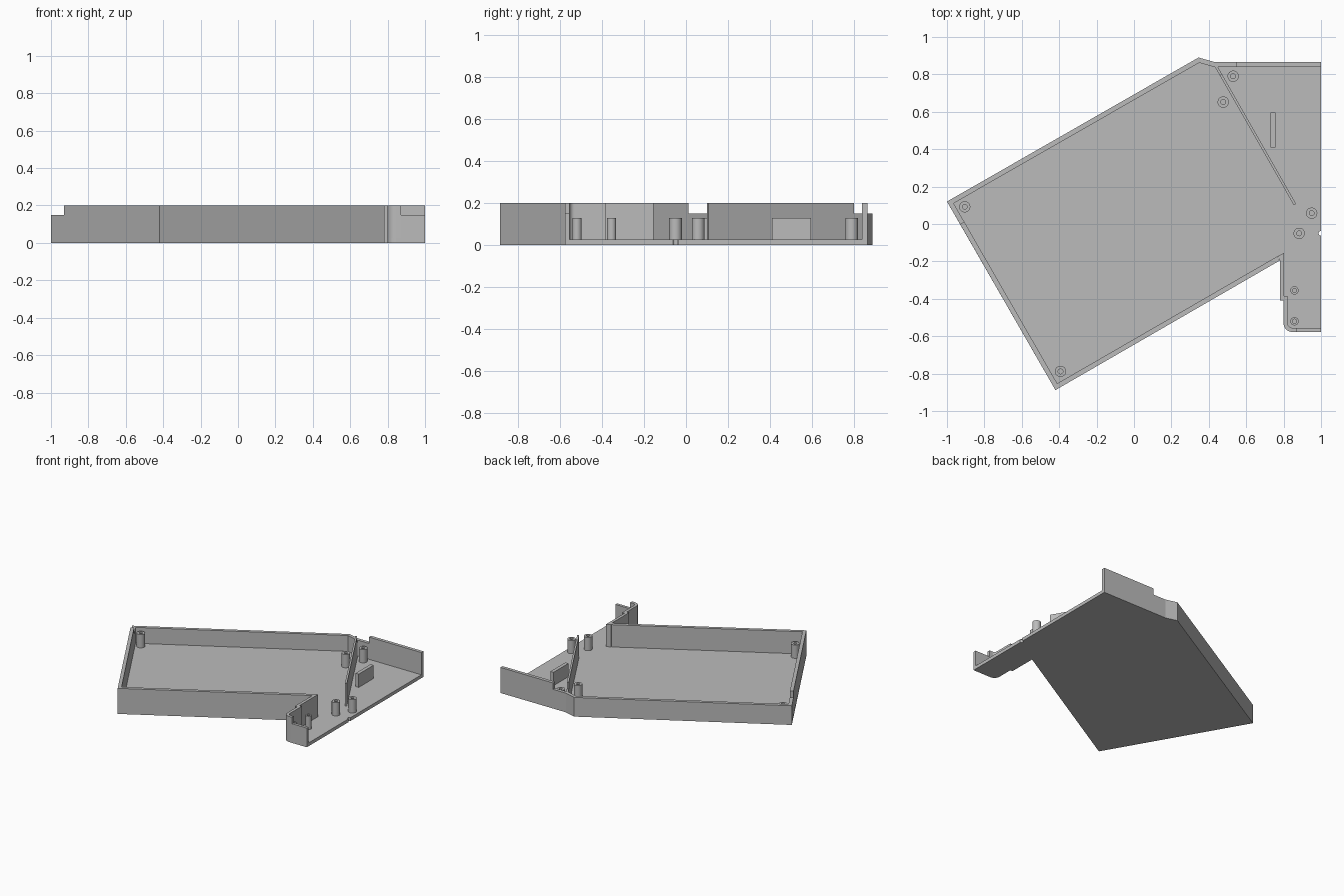
import bpy, bmesh
from math import sin, cos, pi
from mathutils import Vector

cube = bpy.data.objects.get("Cube")
if cube:
    bpy.data.objects.remove(cube, do_unlink=True)

grey = bpy.data.materials.new("plain grey")
grey.use_nodes = True
colour = (0.5, 0.5, 0.5, 1)
grey.diffuse_color = colour
grey.node_tree.nodes["Principled BSDF"].inputs["Base Color"].default_value = colour

FLOOR, HIGH, LOW, POST = 0.026, 0.2, 0.15, 0.13
THICK = 0.026


def finish(name, bm, smooth=False):
    bmesh.ops.recalc_face_normals(bm, faces=bm.faces)
    mesh = bpy.data.meshes.new(name)
    bm.to_mesh(mesh)
    bm.free()
    mesh.materials.append(grey)
    obj = bpy.data.objects.new(name, mesh)
    bpy.context.collection.objects.link(obj)
    if smooth:
        bpy.ops.object.select_all(action='DESELECT')
        obj.select_set(True)
        bpy.context.view_layer.objects.active = obj
        bpy.ops.object.shade_smooth_by_angle()
    return obj


def prism(name, outline, bottom, top, smooth=False):
    bm = bmesh.new()
    face = bm.faces.new([bm.verts.new((x, y, bottom)) for x, y in outline])
    up = bmesh.ops.extrude_face_region(bm, geom=[face])["geom"]
    bmesh.ops.translate(bm, vec=(0, 0, top - bottom),
                        verts=[g for g in up if isinstance(g, bmesh.types.BMVert)])
    return finish(name, bm, smooth)


def wall(name, path, top, thick=THICK, smooth=False):
    """Wall whose outer face follows the path; thickness grows to the right, mitred."""
    pts = [Vector(p) for p in path]
    dirs = [(b - a).normalized() for a, b in zip(pts, pts[1:])]
    inner = []
    for i, p in enumerate(pts):
        a, b = dirs[max(i - 1, 0)], dirs[min(i, len(dirs) - 1)]
        na, nb = Vector((a.y, -a.x)), Vector((b.y, -b.x))
        inner.append(p + (na + nb) * thick / (1 + na.dot(nb)))
    return prism(name, pts + inner[::-1], FLOOR, top, smooth)


def post(name, x, y, r, hole):
    """Hollow screw post."""
    bm = bmesh.new()
    profile = [(hole, FLOOR), (hole, POST), (r, POST), (r, FLOOR)]
    verts = [bm.verts.new((x + px, y, z)) for px, z in profile]
    edges = [bm.edges.new(pair) for pair in zip(verts, verts[1:])]
    bmesh.ops.spin(bm, geom=verts + edges, cent=(x, y, 0), axis=(0, 0, 1),
                   angle=2 * pi, steps=32)
    bmesh.ops.remove_doubles(bm, verts=bm.verts, dist=0.0001)
    return finish(name, bm, True)


def arc(cx, cy, r, start, end, n=10):
    return [(cx + r * cos(start + (end - start) * i / n),
             cy + r * sin(start + (end - start) * i / n)) for i in range(n + 1)]


# Key corners
left, front, nook = (-1, 0.12), (-0.42, -0.888), (0.78, -0.195)
peak, bend = (0.345, 0.89), (0.435, 0.865)
notch, step = (-0.93, -0.001), (0.545, 0.865)
round_corner = arc(0.845, -0.532, 0.045, 1.5 * pi, pi)

# Floor plate, with a small half-round bite in the open edge
bite = arc(1, -0.05, 0.013, 1.5 * pi, 0.5 * pi)
prism("floor_plate", [left, front, nook, (0.78, -0.41), (0.8, -0.41)]
      + round_corner[::-1] + [(1, -0.577)] + bite + [(1, 0.865), bend, peak],
      0, FLOOR)

# Outer walls
wall("back_low_wall", [notch, left, peak, bend, step], LOW)
wall("back_high_wall", [step, (1, 0.865)], HIGH)
wall("front_and_side_wall", [nook, front, notch], HIGH)

# Front bay walls
wall("bay_low_wall", [(1, -0.577), (0.872, -0.577)], LOW, 0.022)
wall("bay_corner_wall", [(0.872, -0.577)] + round_corner + [(0.8, -0.385)],
     HIGH, 0.022, True)
wall("bay_side_wall", [(0.78, -0.41), (0.78, -0.195)], HIGH, 0.022)
prism("bay_joint", [nook, (0.802, -0.195), (0.802, -0.155), (0.768, -0.172)], FLOOR, HIGH)

# Slanted divider, lower next to the back wall
wall("divider", [(0.458, 0.795), (0.855, 0.1)], HIGH, -0.014)
wall("divider_low_end", [(0.431, 0.842), (0.458, 0.795)], LOW, -0.014)

# Upright rib
prism("rib", [(0.73, 0.41), (0.757, 0.41), (0.757, 0.595), (0.73, 0.595)], FLOOR, POST)

# Screw posts
for i, (x, y) in enumerate([(0.53, 0.79), (0.477, 0.652), (0.95, 0.058),
                            (0.883, -0.05), (-0.905, 0.092), (-0.393, -0.788)]):
    post(f"large_post_{i + 1}", x, y, 0.03, 0.013)
for i, y in enumerate([-0.355, -0.52]):
    post(f"small_post_{i + 1}", 0.858, y, 0.022, 0.011)
